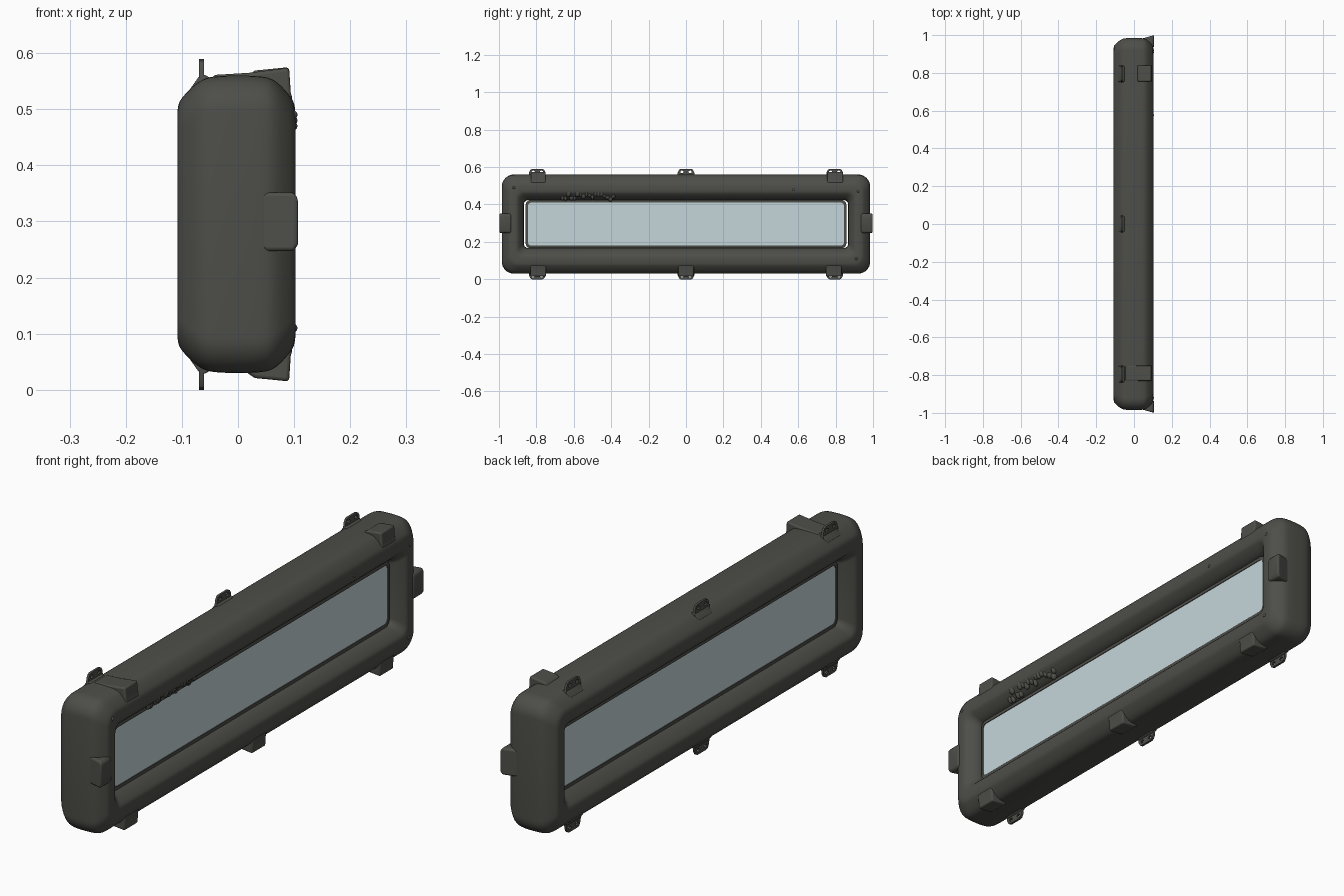
import bpy, bmesh, math, random
from mathutils import Vector

if "Cube" in bpy.data.objects:
    bpy.data.objects.remove(bpy.data.objects["Cube"])

ZC = 0.295  # mid height of the frame


def material(name, rgb):
    m = bpy.data.materials.new(name)
    m.diffuse_color = (*rgb, 1)
    m.use_nodes = True
    m.node_tree.nodes["Principled BSDF"].inputs["Base Color"].default_value = m.diffuse_color
    return m


DARK = material("dark_rubber", (0.075, 0.075, 0.066))
GLASS = material("pale_glass", (0.56, 0.67, 0.70))


def finish(ob, mat, angle=40, bevel=0):
    ob.data.materials.clear()
    ob.data.materials.append(mat)
    bpy.ops.object.select_all(action='DESELECT')
    bpy.context.view_layer.objects.active = ob
    ob.select_set(True)
    if bevel:
        b = ob.modifiers.new("bevel", 'BEVEL')
        b.width, b.segments = bevel, 3
    bpy.ops.object.shade_smooth_by_angle(angle=math.radians(angle))
    return ob


def add_mesh(name, bm, mat, angle=40, bevel=0):
    bmesh.ops.recalc_face_normals(bm, faces=bm.faces)
    me = bpy.data.meshes.new(name)
    bm.to_mesh(me)
    bm.free()
    ob = bpy.data.objects.new(name, me)
    bpy.context.collection.objects.link(ob)
    return finish(ob, mat, angle, bevel)


def soften(pts, cuts):
    """Corner cutting that rounds a closed profile."""
    for t in cuts:
        out = []
        for a, b in zip(pts, pts[1:] + pts[:1]):
            out += [tuple(p * (1 - t) + q * t for p, q in zip(a, b)),
                    tuple(p * t + q * (1 - t) for p, q in zip(a, b))]
        pts = out
    return pts


def rounded_rect(hy, hz, r, seg=8):
    pts = []
    for i, (sy, sz) in enumerate([(1, 1), (-1, 1), (-1, -1), (1, -1)]):
        for k in range(seg + 1):
            a = math.pi / 2 * (i + k / seg)
            pts.append((sy * (hy - r) + r * math.cos(a), sz * (hz - r) + r * math.sin(a)))
    return pts


def ring(name, loops, mat, angle=60):
    """Closed tube made of (x, half_y, half_z, radius) rounded rectangles."""
    bm = bmesh.new()
    rows = [[bm.verts.new((x, y, ZC + z)) for y, z in rounded_rect(hy, hz, r)]
            for x, hy, hz, r in loops]
    for a, b in zip(rows, rows[1:] + rows[:1]):
        for i in range(len(a)):
            j = (i + 1) % len(a)
            bm.faces.new((a[i], a[j], b[j], b[i]))
    return add_mesh(name, bm, mat, angle)


def prism(name, pts, y0, y1, mat, flip=False, bevel=0.006, slope=0):
    """Extrude an (x, z) outline along y; flip mirrors it to the underside, slope tilts the y1 end."""
    bm = bmesh.new()
    xm = max(x for x, z in pts)
    ends = [[bm.verts.new((x, y - k * (xm - x), 2 * ZC - z if flip else z)) for x, z in pts]
            for y, k in ((y0, 0), (y1, slope))]
    for e in ends:
        bm.faces.new(e)
    for i in range(len(pts)):
        j = (i + 1) % len(pts)
        bm.faces.new((ends[0][i], ends[0][j], ends[1][j], ends[1][i]))
    return add_mesh(name, bm, mat, 40, bevel)


# padded frame: cross-section as (x, inset from the outer edge)
section = [(-.06, 0), (.06, 0), (.102, .046), (.103, .098),
           (.06, .137), (-.06, .137), (-.108, .098), (-.108, .046)]
ring("padded_frame",
     [(x, .985 - d * .86, .265 - d, max(.065 - d * .3, .02))
      for x, d in soften(section, (.17, .25, .25))], DARK)

# thick window pane and its thin gasket
bm = bmesh.new()
panes = [[bm.verts.new((x, y, ZC + z)) for y, z in rounded_rect(.848, .116, .018)] for x in (-.055, .055)]
for p in panes:
    bm.faces.new(p)
n = len(panes[0])
for i in range(n):
    bm.faces.new((panes[0][i], panes[0][(i + 1) % n], panes[1][(i + 1) % n], panes[1][i]))
add_mesh("window_pane", bm, GLASS, 30)
ring("window_gasket", [(-.056, .857, .129, .026), (.056, .857, .129, .026),
                       (.058, .845, .115, .018), (-.058, .845, .115, .018)], DARK, 30)


def lug(name, y, flip):
    """Thin fin with two holes on a small sloped foot."""
    cu = bpy.data.curves.new(name, 'CURVE')
    cu.dimensions, cu.fill_mode, cu.extrude = '2D', 'BOTH', .0045
    outline = [(-.046, -.02), (.046, -.02), (.044, .012), (.036, .026), (.028, .03),
               (-.028, .03), (-.036, .026), (-.044, .012)]
    holes = [[(c + .009 * math.cos(a * math.pi / 5), .014 + .007 * math.sin(a * math.pi / 5))
              for a in range(10)] for c in (-.022, .022)]
    for pts in [outline] + holes:
        s = cu.splines.new('POLY')
        s.points.add(len(pts) - 1)
        for p, (u, v) in zip(s.points, pts):
            p.co = (u, -v if flip else v, 0, 1)
        s.use_cyclic_u = True
    ob = bpy.data.objects.new(name, cu)
    bpy.context.collection.objects.link(ob)
    ob.rotation_euler = (math.pi / 2, 0, math.pi / 2)
    ob.location = (-.065, y, .03 if flip else .56)
    bpy.ops.object.select_all(action='DESELECT')
    bpy.context.view_layer.objects.active = ob
    ob.select_set(True)
    bpy.ops.object.convert(target='MESH')
    finish(bpy.context.view_layer.objects.active, DARK, 30)
    foot = [(-.086, .535), (-.07, .558), (-.06, .562), (-.05, .556), (-.05, .535)]
    prism(name + "_foot", foot, y - .043, y + .043, DARK, flip, .003)


# lugs along the top and bottom edges
for flip, side in ((False, "top"), (True, "bottom")):
    for i, y in enumerate((-.795, 0, .795)):
        lug(f"{side}_lug_{i + 1}", y, flip)

# latch blocks on the front-side edges
block = [(.015, .54), (.015, .559), (.03, .569), (.091, .575), (.094, .53), (.098, .515), (.05, .5)]
wide = [(-.045, .54), (-.045, .561), (.02, .565), (.091, .574), (.094, .53), (.098, .515), (.0, .5)]
prism("top_block_1", wide, -.83, -.75, DARK)
prism("top_block_2", block, .755, .84, DARK)
for i, y in enumerate((-.79, 0, .79)):
    prism(f"bottom_block_{i + 1}", block, y - .042, y + .042, DARK, True)

# end blocks, tapering into the frame ends
tab = [(.03, .255), (.05, .247), (.1, .247), (.107, .26), (.107, .34), (.1, .352), (.05, .352), (.03, .345)]
for s, side in ((-1, "front"), (1, "rear")):
    prism(f"{side}_end_block", tab, s * .935, s * 1.0, DARK, bevel=.007, slope=s * .28)

# small studs on the corners
for i, (y, z) in enumerate([(-.92, .49), (.92, .47), (.91, .11), (.575, .48)]):
    bm = bmesh.new()
    bmesh.ops.create_uvsphere(bm, u_segments=12, v_segments=8, radius=.008)
    bmesh.ops.translate(bm, verts=bm.verts, vec=Vector((.098, y, z)))
    add_mesh(f"stud_{i + 1}", bm, DARK)

# crumpled patch on the upper inside slope
random.seed(4)
bm = bmesh.new()
for i in range(18):
    t = random.random()
    v = bmesh.ops.create_uvsphere(bm, u_segments=12, v_segments=8, radius=1)["verts"]
    bmesh.ops.scale(bm, verts=v, vec=(.012, random.uniform(.008, .016), random.uniform(.014, .024)))
    bmesh.ops.translate(bm, verts=v, vec=Vector((.066 + .026 * t, -.66 + .016 * i, .43 + .035 * t)))
add_mesh("crumpled_patch", bm, DARK, 60)
